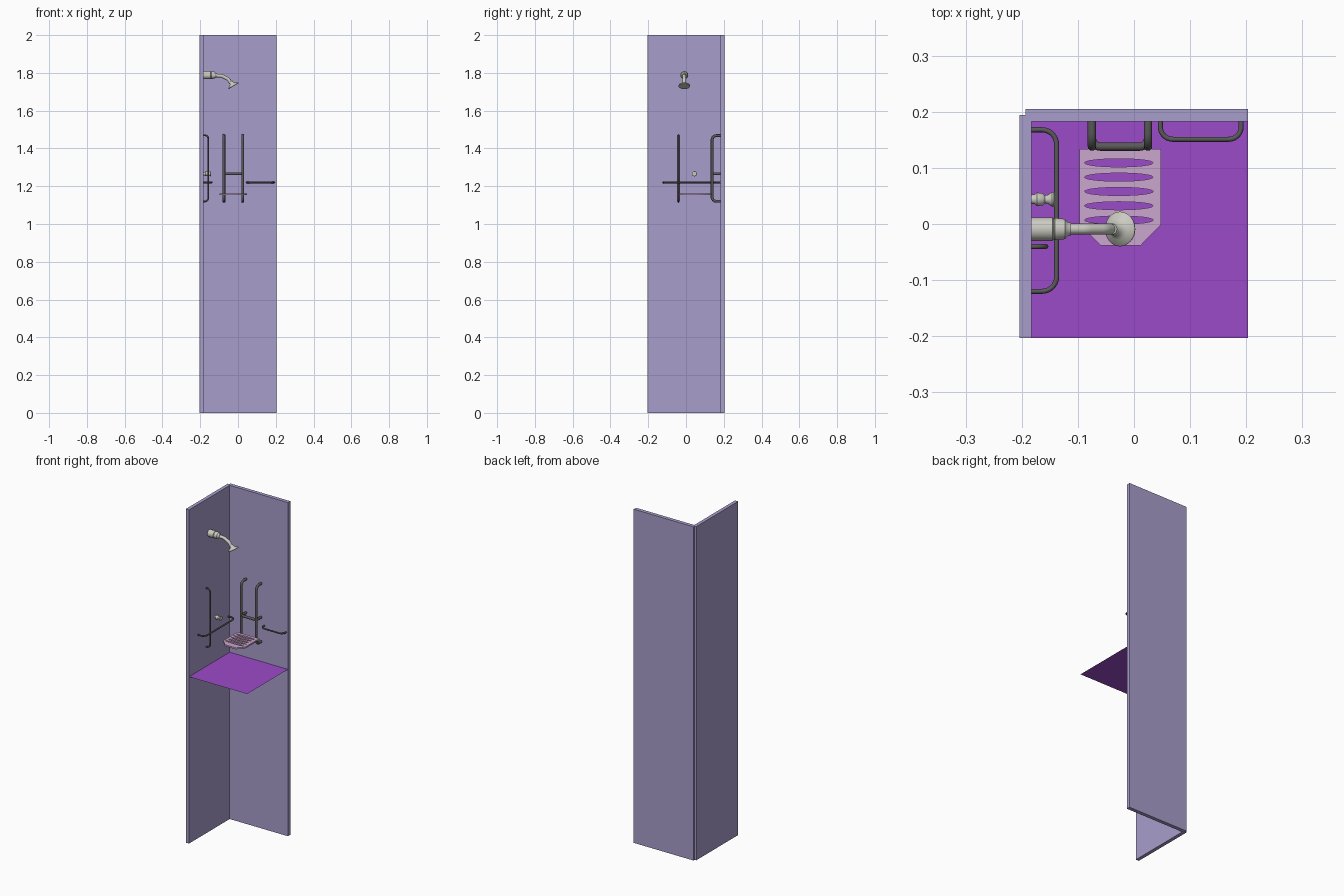
import bpy, bmesh, math
from mathutils import Vector, Matrix

if "Cube" in bpy.data.objects:
    bpy.data.objects.remove(bpy.data.objects["Cube"])


def material(name, rgb):
    m = bpy.data.materials.new(name)
    m.diffuse_color = (*rgb, 1)
    m.use_nodes = True
    m.node_tree.nodes["Principled BSDF"].inputs["Base Color"].default_value = m.diffuse_color
    return m


WALL = material("lavender", (0.39, 0.34, 0.60))
FLOOR = material("purple", (0.33, 0.07, 0.58))
SEAT = material("pink", (0.60, 0.38, 0.61))
STEEL = material("dark_steel", (0.10, 0.10, 0.10))
CHROME = material("chrome", (0.60, 0.60, 0.54))


def activate(obj):
    bpy.ops.object.select_all(action='DESELECT')
    obj.select_set(True)
    bpy.context.view_layer.objects.active = obj


def add(name, data, mat):
    obj = bpy.data.objects.new(name, data)
    bpy.context.collection.objects.link(obj)
    data.materials.append(mat)
    activate(obj)
    return obj


def smooth():
    bpy.ops.object.shade_smooth_by_angle(angle=math.radians(40))


def box(name, lo, hi, mat):
    lo, hi = Vector(lo), Vector(hi)
    bm = bmesh.new()
    bmesh.ops.create_cube(bm, size=1, matrix=Matrix.Translation((lo + hi) / 2) @ Matrix.Diagonal((*(hi - lo), 1)))
    me = bpy.data.meshes.new(name)
    bm.to_mesh(me)
    bm.free()
    return add(name, me, mat)


def fillet(points, radius, steps=8):
    """Round the inner corners of a path with circular arcs."""
    pts = [Vector(p) for p in points]
    path = [pts[0]]
    for a, b, c in zip(pts, pts[1:], pts[2:]):
        u, v = (a - b).normalized(), (c - b).normalized()
        half = u.angle(v) / 2
        centre = b + (u + v).normalized() * radius / math.sin(half)
        p, q = (b + w * radius / math.tan(half) - centre for w in (u, v))
        sweep = p.angle(q)
        for i in range(steps + 1):
            t = i / steps
            path.append(centre + (p * math.sin((1 - t) * sweep) + q * math.sin(t * sweep)) / math.sin(sweep))
    return path + [pts[-1]]


def tube(name, points, r, bend, mat=STEEL):
    path = fillet(points, bend)
    cu = bpy.data.curves.new(name, 'CURVE')
    cu.dimensions = '3D'
    cu.bevel_depth, cu.bevel_resolution, cu.use_fill_caps = r, 4, True
    s = cu.splines.new('POLY')
    s.points.add(len(path) - 1)
    for p, co in zip(s.points, path):
        p.co = (*co, 1)
    add(name, cu, mat)
    bpy.ops.object.convert(target='MESH')
    smooth()


def lathe(name, profile, origin, axis, mat=CHROME, sides=32):
    """Spin (distance, radius) pairs about an axis."""
    bm = bmesh.new()
    vs = [bm.verts.new((r, 0, d)) for d, r in profile]
    edges = [bm.edges.new(e) for e in zip(vs, vs[1:])]
    bmesh.ops.spin(bm, geom=vs + edges, cent=(0, 0, 0), axis=(0, 0, 1), angle=math.tau, steps=sides)
    bmesh.ops.remove_doubles(bm, verts=bm.verts, dist=1e-5)
    bmesh.ops.recalc_face_normals(bm, faces=bm.faces)
    rot = Vector(axis).to_track_quat('Z', 'Y').to_matrix().to_4x4()
    bm.transform(Matrix.Translation(origin) @ rot)
    me = bpy.data.meshes.new(name)
    bm.to_mesh(me)
    bm.free()
    add(name, me, mat)
    smooth()


# Walls and the thin floor sheet
IN_X, IN_Y = -0.183, 0.183
box("left_wall", (-0.204, -0.203, 0), (IN_X, 0.194, 2), WALL)
box("back_wall", (-0.193, IN_Y, 0), (0.203, 0.205, 2), WALL)
me = bpy.data.meshes.new("floor_sheet")
me.from_pydata([(IN_X, -0.203, 1), (0.203, -0.203, 1), (0.203, IN_Y, 1), (IN_X, IN_Y, 1)], [], [(0, 1, 2, 3)])
add("floor_sheet", me, FLOOR)

# Seat support rails and crossbar on the back wall
for side, x in (("left", -0.075), ("right", 0.025)):
    tube(side + "_seat_rail", [(x, IN_Y, 1.468), (x, 0.138, 1.468), (x, 0.138, 1.12), (x, IN_Y, 1.12)], 0.0075, 0.024)
tube("seat_crossbar", [(-0.075, IN_Y, 1.266), (-0.075, 0.138, 1.266),
                       (0.025, 0.138, 1.266), (0.025, IN_Y, 1.266)], 0.0075, 0.015)

# Grab bars
tube("back_grab_bar", [(0.047, IN_Y, 1.22), (0.047, 0.151, 1.22), (0.191, 0.151, 1.22), (0.191, IN_Y, 1.22)], 0.0045, 0.022)
tube("left_grab_bar", [(IN_X, 0.168, 1.22), (-0.138, 0.168, 1.22), (-0.138, -0.12, 1.22), (IN_X, -0.12, 1.22)], 0.0045, 0.026)
tube("upright_grab_bar", [(IN_X, -0.04, 1.47), (-0.157, -0.04, 1.47), (-0.157, -0.04, 1.119), (IN_X, -0.04, 1.119)], 0.0045, 0.02)

# Slotted seat: outline with five elliptical holes
loops = [[(-0.097, 0.134), (-0.097, 0.0), (-0.06, -0.038), (0.012, -0.038), (0.048, -0.001), (0.048, 0.134)]]
for i in range(5):
    loops.append([(-0.027 + 0.061 * math.cos(a), 0.109 - 0.0255 * i + 0.0072 * math.sin(a))
                  for a in (math.tau * k / 32 for k in range(32))])
cu = bpy.data.curves.new("seat", 'CURVE')
cu.dimensions, cu.fill_mode, cu.extrude = '2D', 'BOTH', 0.0045
for loop in loops:
    s = cu.splines.new('POLY')
    s.points.add(len(loop) - 1)
    s.use_cyclic_u = True
    for p, (x, y) in zip(s.points, loop):
        p.co = (x, y, 0, 1)
seat = add("seat", cu, SEAT)
seat.location.z = 1.158
bpy.ops.object.convert(target='MESH')

# Shower: wall fitting, bent arm, tilted flared head
SY = -0.009
lathe("shower_fitting", [(0, 0), (0, 0.021), (0.038, 0.021), (0.04, 0.018), (0.042, 0.02), (0.06, 0.018),
                         (0.064, 0.013), (0.071, 0.011), (0.071, 0)], (IN_X, SY, 1.788), (1, 0, 0))
tube("shower_arm", [(-0.125, SY, 1.787), (-0.085, SY, 1.784), (-0.052, SY, 1.767), (-0.037, SY, 1.745)], 0.0095, 0.03, CHROME)
lathe("shower_head", [(-0.026, 0), (-0.026, 0.009), (-0.016, 0.011), (-0.008, 0.019), (-0.003, 0.029),
                      (0, 0.031), (0.003, 0.030), (0.003, 0)], (-0.025, SY, 1.732), (0.51, 0, -0.86))

# Water valve
lathe("valve", [(0, 0), (0, 0.008), (0.006, 0.0085), (0.01, 0.012), (0.02, 0.011), (0.024, 0.007),
                (0.03, 0.008), (0.037, 0.0135), (0.04, 0.013), (0.04, 0)], (IN_X, 0.044, 1.266), (1, 0, 0))
